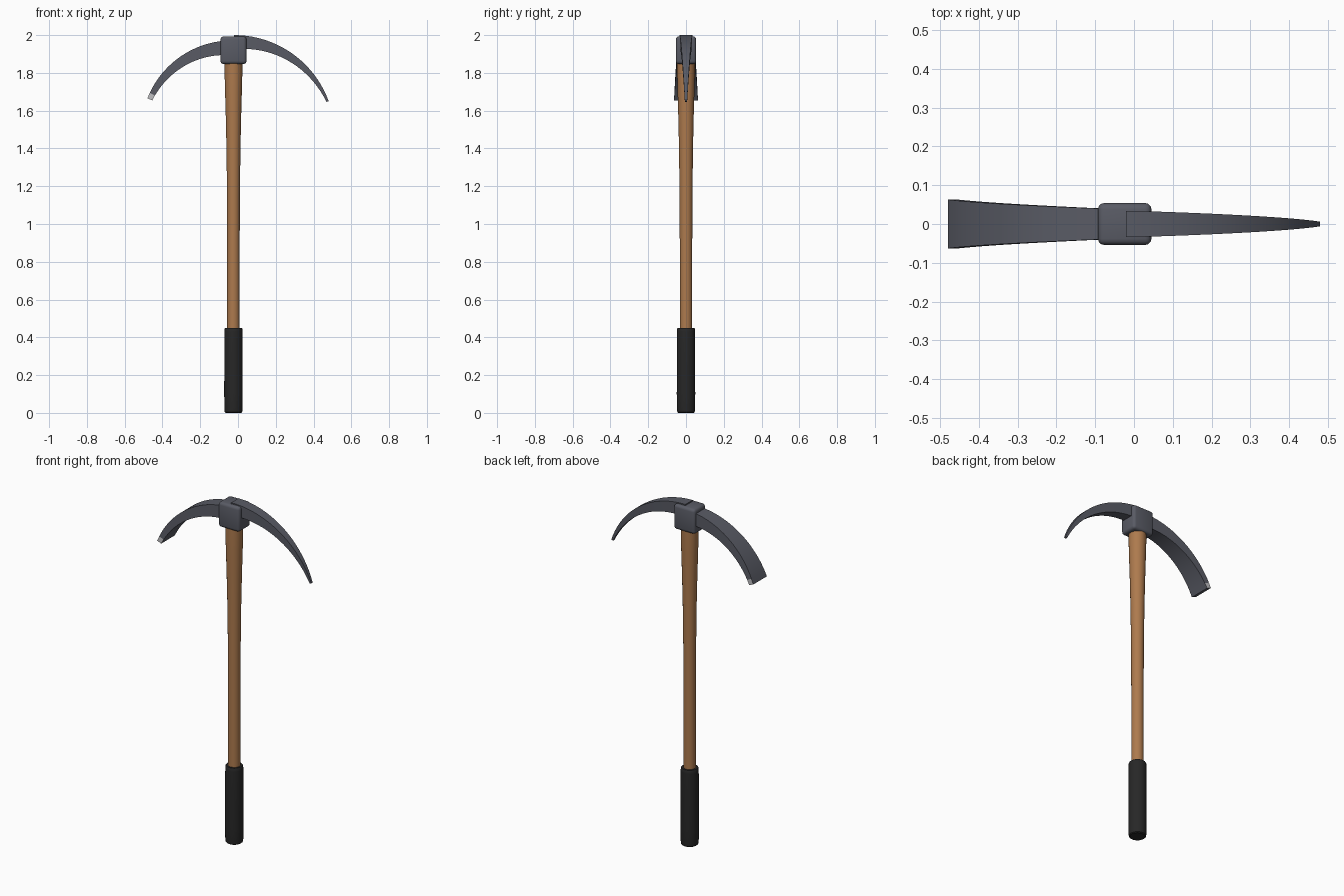
import bpy, bmesh, math
from mathutils import Vector

if "Cube" in bpy.data.objects:
    bpy.data.objects.remove(bpy.data.objects["Cube"])

CX = -0.024  # handle axis


def material(name, rgb):
    m = bpy.data.materials.new(name)
    m.diffuse_color = (*rgb, 1)
    m.use_nodes = True
    m.node_tree.nodes["Principled BSDF"].inputs["Base Color"].default_value = m.diffuse_color
    return m


wood = material("wood", (0.42, 0.195, 0.075))
rubber = material("black rubber", (0.02, 0.02, 0.02))
steel = material("dark steel", (0.10, 0.105, 0.13))
edge_steel = material("bright steel", (0.50, 0.50, 0.52))


def finish(bm, name, mats, angle=35):
    bmesh.ops.recalc_face_normals(bm, faces=bm.faces)
    me = bpy.data.meshes.new(name)
    bm.to_mesh(me)
    bm.free()
    ob = bpy.data.objects.new(name, me)
    bpy.context.collection.objects.link(ob)
    for m in mats:
        me.materials.append(m)
    bpy.ops.object.select_all(action='DESELECT')
    bpy.context.view_layer.objects.active = ob
    ob.select_set(True)
    bpy.ops.object.shade_smooth_by_angle(angle=math.radians(angle))
    return ob


def loft(bm, rings):
    """Skin a list of point rings and cap both ends."""
    loops = [[bm.verts.new(p) for p in r] for r in rings]
    n = len(loops[0])
    for a, b in zip(loops, loops[1:]):
        for i in range(n):
            j = (i + 1) % n
            bm.faces.new((a[i], a[j], b[j], b[i]))
    bm.faces.new(loops[0])
    bm.faces.new(loops[-1])


def lathe(name, profile, mat, sides=32):
    bm = bmesh.new()
    angles = [2 * math.pi * i / sides for i in range(sides)]
    loft(bm, [[(CX + r * math.cos(a), r * math.sin(a), z) for a in angles]
              for r, z in profile])
    return finish(bm, name, [mat])


def blade(name, side, start, end, width, thick, segs, tip=0.0):
    """Curved tapering arm: circular arc with a level start, side = +1 or -1."""
    dx, dz = abs(end[0] - start[0]), start[1] - end[1]
    radius = (dx * dx + dz * dz) / (2 * dz)
    total = math.asin(dx / radius)
    steps = [i / segs for i in range(segs + 1)]
    if tip:
        steps.insert(segs, 1 - tip)
        steps = [t for t in steps if t <= 1 - tip or t == 1]
    bm = bmesh.new()
    rings = []
    for t in steps:
        a = total * t
        d = Vector((side * math.sin(a), 0, math.cos(a)))
        c = Vector((start[0], 0, start[1] - radius))
        w = width[0] + (width[1] - width[0]) * t ** width[2]
        h = thick[0] + (thick[1] - thick[0]) * t
        o, i = c + d * radius, c + d * (radius - h)
        y = Vector((0, w, 0))
        rings.append([o - y, o + y, i + y, i - y])
    loft(bm, rings)
    if tip:  # bright ground flanks at the cutting end
        for f in bm.faces:
            f.normal_update()
            m = f.calc_center_median()
            if abs(f.normal.y) > 0.8 and abs(m.x - end[0]) < 0.03:
                f.material_index = 1
    return finish(bm, name, [steel, edge_steel] if tip else [steel], 30)


# Handle: slim shaft flaring towards the head
lathe("handle", [(0.033, 0.40), (0.033, 0.90), (0.034, 1.15), (0.037, 1.40),
                 (0.041, 1.58), (0.045, 1.72), (0.047, 1.80), (0.047, 1.90)], wood)

# Grip sleeve
lathe("grip", [(0.041, 0.0), (0.046, 0.004), (0.048, 0.02), (0.049, 0.10),
               (0.048, 0.43), (0.047, 0.445), (0.044, 0.45), (0.03, 0.45)], rubber)

# Head block with rounded edges
bm = bmesh.new()
bmesh.ops.create_cube(bm, size=1)
for v in bm.verts:
    v.co = (CX + v.co.x * 0.138, v.co.y * 0.108, 1.92 + v.co.z * 0.146)
bmesh.ops.bevel(bm, geom=bm.edges[:], offset=0.016, segments=3,
                profile=0.5, affect='EDGES')
finish(bm, "head_block", [steel])

# Pointed pick on the right, broad adze on the left
blade("pick_arm", 1, (-0.02, 2.0), (0.48, 1.65),
      (0.034, 0.006, 1.25), (0.076, 0.012), 20)
blade("adze_arm", -1, (-0.03, 1.972), (-0.48, 1.665),
      (0.038, 0.063, 1.1), (0.08, 0.028), 20, tip=0.055)
